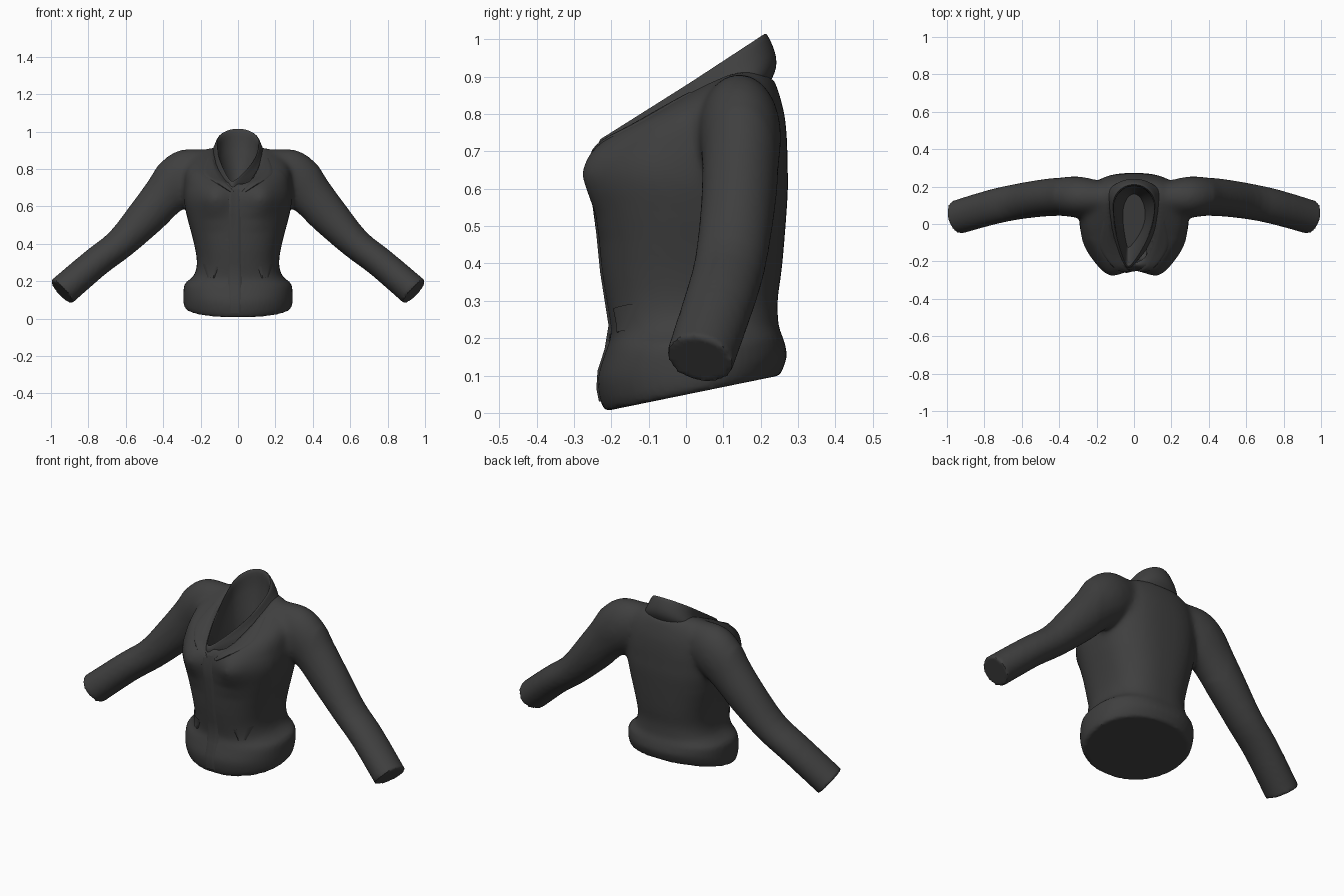
import bpy, bmesh, math
from mathutils import Vector
from mathutils.bvhtree import BVHTree

if "Cube" in bpy.data.objects:
    bpy.data.objects.remove(bpy.data.objects["Cube"])

cloth = bpy.data.materials.new("charcoal cloth")
cloth.diffuse_color = (0.05, 0.05, 0.05, 1)
cloth.use_nodes = True
cloth.node_tree.nodes["Principled BSDF"].inputs["Base Color"].default_value = cloth.diffuse_color


def smooth_shade(ob, angle=50):
    bpy.ops.object.select_all(action='DESELECT')
    ob.select_set(True)
    bpy.context.view_layer.objects.active = ob
    bpy.ops.object.shade_smooth_by_angle(angle=math.radians(angle))


def add_object(name, verts, faces):
    mesh = bpy.data.meshes.new(name)
    mesh.from_pydata(verts, [], faces)
    mesh.materials.append(cloth)
    bm = bmesh.new()
    bm.from_mesh(mesh)
    bmesh.ops.recalc_face_normals(bm, faces=bm.faces)
    bm.to_mesh(mesh)
    bm.free()
    ob = bpy.data.objects.new(name, mesh)
    bpy.context.collection.objects.link(ob)
    smooth_shade(ob)
    return ob


def refine(rows, k):
    """Catmull-Rom interpolation of a list of parameter rows."""
    out = []
    for i in range(len(rows) - 1):
        p = [rows[max(0, min(len(rows) - 1, i + d))] for d in (-1, 0, 1, 2)]
        for s in range(k):
            t = s / k
            out.append([0.5 * (2 * b + (c - a) * t + (2 * a - 5 * b + 4 * c - d) * t * t
                               + (3 * b - a - 3 * c + d) * t ** 3) for a, b, c, d in zip(*p)])
    return out + [list(rows[-1])]


def loft(rings, cap_start=False, cap_end=False):
    n = len(rings[0])
    verts = [p for r in rings for p in r]
    faces = [(i * n + j, i * n + (j + 1) % n, (i + 1) * n + (j + 1) % n, (i + 1) * n + j)
             for i in range(len(rings) - 1) for j in range(n)]
    if cap_start:
        faces.append(tuple(range(n)))
    if cap_end:
        faces.append(tuple(range(len(verts) - n, len(verts))))
    return verts, faces


def spow(v, e):
    return math.copysign(abs(v) ** e, v)


def ramp(v, lo, hi):
    return max(0, min(1, (v - lo) / (hi - lo)))


def body_ring(zf, zb, w, yf, yb, n=56):
    """Tilted ring: front and back heights, half width, front and back depth."""
    yc = 0.03 + 0.07 * ramp(zb, 0.66, 0.88)       # widest point moves back to the shoulders
    lift = 0.055 * ramp(zb, 0.735, 0.88)          # shoulders rise at the sides
    e = 0.79 + 0.17 * ramp(zb, 0.25, 0.10) + 0.2 * ramp(zb, 0.72, 0.9)  # squareness
    ring = []
    for j in range(n):
        a = 2 * math.pi * j / n
        c, s = spow(math.cos(a), e), spow(math.sin(a), e)
        x, y = w * c, yc + s * ((yb - yc) if s > 0 else (yc - yf))
        z = zf + (zb - zf) * (y - yf) / (yb - yf) + lift * c * c
        if s < 0:  # bust and the hollow between
            g = math.exp(-((abs(x) - 0.135) / 0.085) ** 2 - ((z - 0.645) / 0.1) ** 2)
            y -= 0.05 * g * -s
        ring.append((x, y, z))
    return ring


# Torso with flared hem band, pinched waist, bust and shoulders
torso_rows = [
    (.005, .100, .280, -.215, .250), (.035, .115, .290, -.230, .258), (.095, .155, .292, -.236, .270),
    (.165, .200, .285, -.215, .260), (.205, .225, .250, -.202, .250), (.240, .255, .228, -.203, .246),
    (.300, .310, .220, -.213, .246), (.400, .400, .235, -.228, .258), (.590, .580, .283, -.242, .272),
    (.650, .660, .290, -.242, .272), (.695, .735, .288, -.232, .270), (.715, .795, .285, -.220, .264),
    (.725, .845, .262, -.212, .252), (.722, .880, .205, -.206, .240), (.715, .900, .140, -.202, .228)]
# Hollow inside the neck
hollow_rows = [(.700, .870, .120, -.198, .214), (.660, .740, .112, -.190, .205), (.600, .610, .100, -.180, .190)]
parts = [loft([body_ring(*r) for r in refine(torso_rows + hollow_rows, 3)], True, True)]

# Sleeves: centre x, y, z, radius in the frontal plane, radius in depth, tilt of the axis
sleeve_rows = [
    (.15, .140, .815, .090, .070, 5), (.21, .142, .785, .124, .096, 8), (.285, .144, .757, .147, .110, 14),
    (.345, .146, .716, .140, .108, 28), (.395, .146, .655, .119, .103, 43), (.495, .138, .540, .104, .099, 48),
    (.630, .118, .400, .084, .095, 43), (.760, .090, .300, .081, .093, 39), (.943, .037, .143, .083, .088, 43)]
for side in (1, -1):
    rings = []
    for x, y, z, r, d, tilt in refine(sleeve_rows, 3):
        t = math.radians(tilt)
        ring = []
        for j in range(28):
            a = 2 * math.pi * j / 28
            u, v = r * math.cos(a), d * math.sin(a)
            # the ring leans toward the front as the forearm swings forward
            skew = v * 0.25 * max(0, (x - .4) / .55)
            ring.append((side * (x + u * math.sin(t) + skew * math.cos(t)), y + v,
                         z + u * math.cos(t) - skew * math.sin(t)))
        rings.append(ring)
    parts.append(loft(rings, True, True))

# Fuse torso and sleeves into one garment and soften the armholes
verts, faces = [], []
for v, f in parts:
    faces += [tuple(i + len(verts) for i in face) for face in f]
    verts += v
raw = add_object("raw_garment", verts, faces)
fuse = raw.modifiers.new("fuse", 'REMESH')
fuse.mode = 'VOXEL'
fuse.voxel_size = 0.011
fused = bpy.data.meshes.new_from_object(raw.evaluated_get(bpy.context.evaluated_depsgraph_get()))
bpy.data.objects.remove(raw)
bm = bmesh.new()
bm.from_mesh(fused)


def soften(test, times):
    chosen = [v for v in bm.verts if test(v.co)]
    for _ in range(times):
        bmesh.ops.smooth_vert(bm, verts=chosen, factor=0.5, use_axis_x=True, use_axis_y=True, use_axis_z=True)


soften(lambda p: 0.15 < abs(p.x) < 0.42 and p.z > 0.52 and p.y > -0.08, 16)
soften(lambda p: p.z > 0.2 and abs(p.x) < 0.85, 3)
bm.to_mesh(fused)
bm.free()
fused.materials.clear()
fused.materials.append(cloth)
body = bpy.data.objects.new("jacket_body", fused)
bpy.context.collection.objects.link(body)
smooth_shade(body, 40)


def collar_ring(zf, zb, w, yf, yb, n=48):
    """Teardrop ring, narrowing to the off-centre V at the front."""
    ring = []
    for j in range(n):
        a = 2 * math.pi * j / n
        c, s = math.cos(a), math.sin(a)
        yc = yb - 0.11
        y = yc + s * ((yb - yc) if s > 0 else (yc - yf))
        front = max(0, -s)
        x = w * c * (1 - 0.5 * front ** 2) - 0.03 * front ** 2
        ring.append((x, y, zf + (zb - zf) * (y - yf) / (yb - yf)))
    return ring


# Standing collar, rolled over the rim and down into the neck hollow
collar_rows = [
    (.680, .890, .165, -.232, .228), (.705, .925, .150, -.236, .241), (.722, .965, .132, -.234, .238),
    (.735, 1.013, .115, -.225, .216), (.720, .995, .108, -.208, .204),
    (.695, .900, .100, -.185, .198), (.640, .690, .060, -.125, .160)]
verts, faces = loft([collar_ring(*r) for r in refine(collar_rows, 3)], cap_end=True)
add_object("collar", verts, faces)

# Surface on which the flat details lie
base = len(fused.vertices)
tree = BVHTree.FromPolygons([v.co.copy() for v in fused.vertices] + [Vector(v) for v in verts],
                            [tuple(p.vertices) for p in fused.polygons]
                            + [tuple(i + base for i in f) for f in faces])


def draped(name, left, right, puff, cols=10):
    """Patch between two edge curves (x, z), laid on the front with a soft puff."""
    left, right = refine(left, 5), refine(right, 5)
    verts, faces = [], []
    for (ax, az), (bx, bz) in zip(left, right):
        for j in range(cols + 1):
            t = j / cols
            x, z = ax + (bx - ax) * t, az + (bz - az) * t
            hit = tree.ray_cast(Vector((x, -2, z)), Vector((0, 1, 0)))[0]
            edge = min(1, 5 * t, 5 * (1 - t))
            verts.append((x, min(hit.y if hit else 0.1, 0.1) + 0.003 - puff * edge, z))
    n = cols + 1
    for i in range(len(left) - 1):
        for j in range(cols):
            a = i * n + j
            faces.append((a, a + 1, a + n + 1, a + n))
    ob = add_object(name, verts, faces)
    if sum(p.normal.y for p in ob.data.polygons) > 0:  # face outward
        ob.data.flip_normals()


# Lapels and pocket flaps
for side, label in ((1, "left"), (-1, "right")):
    def mir(pts):
        return [(side * x, z) for x, z in pts]
    draped(label + "_lapel", mir([(.02, .68), (.06, .73), (.10, .79), (.13, .85)]),
           mir([(.04, .675), (.13, .73), (.19, .78), (.165, .86)]), 0.010)
    draped(label + "_pocket_flap", mir([(.10, .275), (.125, .215)]), mir([(.195, .295), (.165, .22)]), 0.011)
# Overlapping front closure
draped("front_placket", [(-.055, .69), (-.055, .3), (-.05, .03)], [(.015, .69), (.02, .3), (.02, .03)], 0.008)
